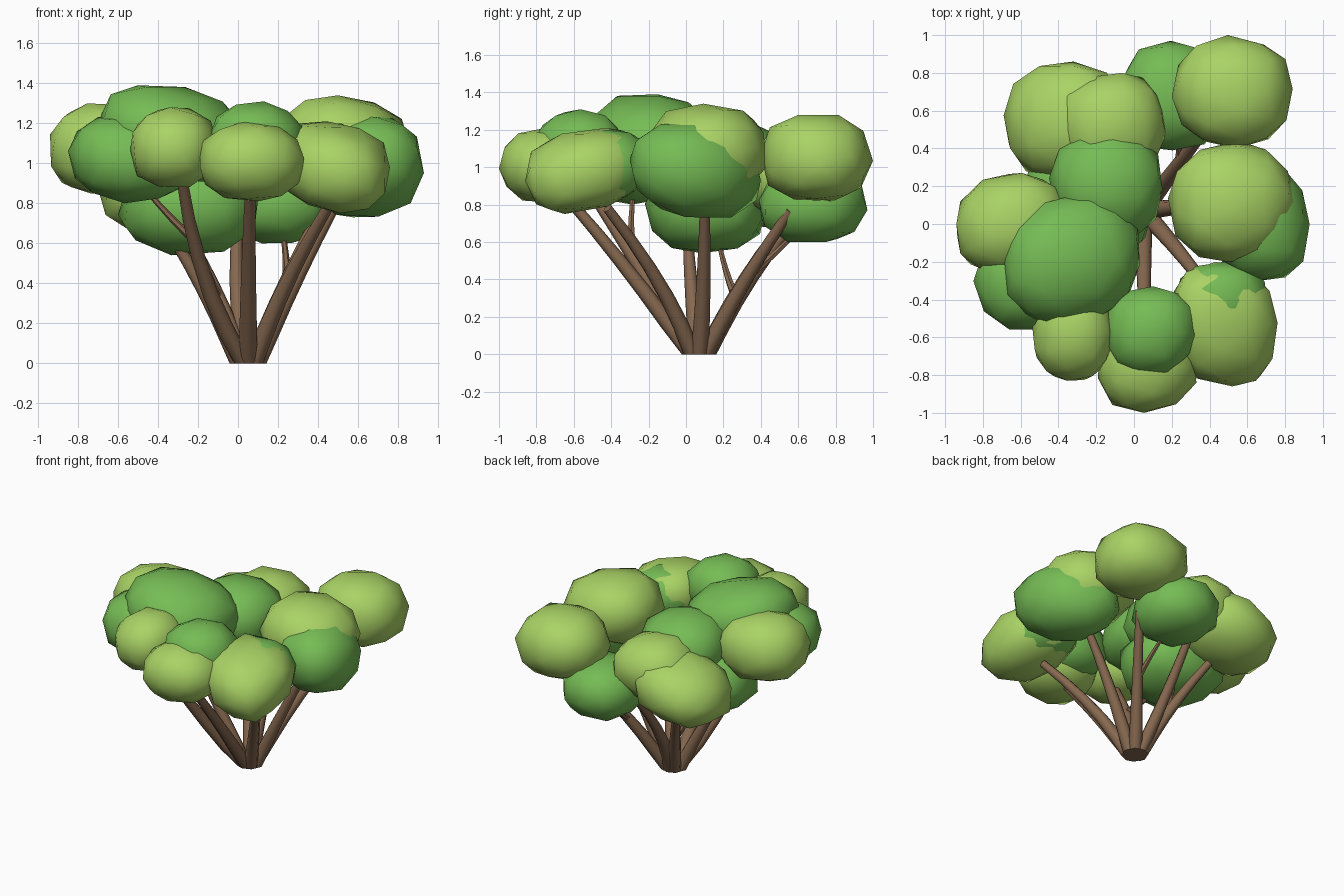
import bpy, bmesh, math, random
from mathutils import Vector, Euler

random.seed(7)
cube = bpy.data.objects.get("Cube")
if cube:
    bpy.data.objects.remove(cube, do_unlink=True)


def material(name, rgb):
    mat = bpy.data.materials.new(name)
    mat.use_nodes = True
    mat.diffuse_color = (*rgb, 1)
    mat.node_tree.nodes["Principled BSDF"].inputs["Base Color"].default_value = (*rgb, 1)
    return mat


LIGHT = material("light_leaf_green", (0.40, 0.65, 0.13))
DEEP = material("deep_leaf_green", (0.18, 0.50, 0.09))
BARK = material("brown_bark", (0.24, 0.14, 0.08))


def finish(bm, name, mat, angle):
    bmesh.ops.recalc_face_normals(bm, faces=bm.faces)
    mesh = bpy.data.meshes.new(name)
    bm.to_mesh(mesh)
    bm.free()
    mesh.materials.append(mat)
    obj = bpy.data.objects.new(name, mesh)
    bpy.context.collection.objects.link(obj)
    bpy.ops.object.select_all(action='DESELECT')
    obj.select_set(True)
    bpy.context.view_layer.objects.active = obj
    bpy.ops.object.shade_smooth_by_angle(angle=math.radians(angle))


def leaf_clump(name, mat, center, radii, lean=(0, 0, 0)):
    """Chunky low-poly ball, leaned (y by x, z by x, z by y) and fitted to its radii."""
    bm = bmesh.new()
    bmesh.ops.create_icosphere(bm, subdivisions=2, radius=1)
    turn = Euler([random.uniform(0, math.tau) for _ in range(3)]).to_matrix()
    for v in bm.verts:
        p = turn @ v.co * random.uniform(0.95, 1.04)
        x, y, z = [math.copysign(abs(c) ** 0.87, c) for c in p]
        v.co = (x, y + lean[0] * x, z + lean[1] * x + lean[2] * y)
    for axis in range(3):
        low = min(v.co[axis] for v in bm.verts)
        high = max(v.co[axis] for v in bm.verts)
        for v in bm.verts:
            unit = 2 * (v.co[axis] - low) / (high - low) - 1
            v.co[axis] = center[axis] + radii[axis] * unit
    finish(bm, name, mat, 60)


def branch(name, start, bend, end, r0, r1, steps=5, sides=8):
    """Tapered tube along a gentle bend; on the ground its foot is flat."""
    a, b, c = Vector(start), Vector(bend), Vector(end)
    bm = bmesh.new()
    rings = []
    for i in range(steps + 1):
        t = i / steps
        p = a * (1 - t) ** 2 + b * (2 * t * (1 - t)) + c * t * t
        d = ((b - a) * (1 - t) + (c - b) * t).normalized()
        if i == 0 and a.z == 0:
            d = Vector((0, 0, 1))
        u = Vector((0, 1, 0)).cross(d).normalized()
        w = d.cross(u)
        r = r0 + (r1 - r0) * t
        rings.append([bm.verts.new(p + r * (u * math.cos(k * math.tau / sides)
                                            + w * math.sin(k * math.tau / sides)))
                      for k in range(sides)])
    for low, high in zip(rings, rings[1:]):
        for k in range(sides):
            n = (k + 1) % sides
            bm.faces.new((low[k], low[n], high[n], high[k]))
    bm.faces.new(rings[0])
    bm.faces.new(rings[-1])
    finish(bm, name, BARK, 50)


# Light leaf clumps
for name, *shape in [
    ("back_left_clump", (0.52, 0.70, 1.05), (0.32, 0.30, 0.23)),
    ("left_top_clump", (0.52, 0.12, 1.09), (0.34, 0.32, 0.25), (0, -0.1, 0)),
    ("front_left_clump", (0.47, -0.53, 0.98), (0.29, 0.33, 0.23), (-0.1, -0.15, 0.2)),
    ("front_clump", (0.07, -0.73, 1.01), (0.26, 0.27, 0.20)),
    ("front_right_clump", (-0.32, -0.57, 1.08), (0.22, 0.26, 0.20)),
    ("right_clump", (-0.64, 0.00, 1.07), (0.30, 0.27, 0.23), (0.1, 0, 0)),
    ("back_right_clump", (-0.35, 0.55, 0.89), (0.34, 0.31, 0.23), (0, 0.25, 0)),
    ("back_inner_clump", (-0.12, 0.52, 0.98), (0.29, 0.28, 0.22)),
]:
    leaf_clump(name, LIGHT, *shape)

# Deep green leaf clumps
for name, *shape in [
    ("left_side_clump", (0.63, 0.05, 0.99), (0.30, 0.35, 0.26), (-0.25, 0.05, -0.1)),
    ("front_left_inner_clump", (0.46, -0.42, 1.01), (0.25, 0.22, 0.19), (0, -0.1, 0.1)),
    ("front_top_clump", (0.09, -0.57, 1.10), (0.24, 0.24, 0.21)),
    ("crown_clump", (-0.33, -0.19, 1.15), (0.36, 0.36, 0.24), (0.12, -0.2, 0)),
    ("right_front_clump", (-0.54, -0.30, 1.02), (0.31, 0.26, 0.22), (0, -0.1, 0)),
    ("middle_clump", (-0.15, 0.22, 1.04), (0.30, 0.29, 0.23)),
    ("low_middle_clump", (-0.25, 0.10, 0.78), (0.35, 0.32, 0.24)),
    ("back_clump", (0.20, 0.68, 0.80), (0.28, 0.29, 0.20)),
]:
    leaf_clump(name, DEEP, *shape)

# Main branches fan out from a shared foot
FOOT = Vector((0.05, 0.07, 0))
for name, bend, end in [
    ("front_branch", (0.05, -0.28, 0.43), (0.06, -0.63, 0.83)),
    ("front_right_branch", (-0.21, -0.20, 0.40), (-0.28, -0.54, 0.92)),
    ("front_left_branch", (0.21, -0.10, 0.38), (0.45, -0.42, 0.78)),
    ("left_branch", (0.26, 0.10, 0.38), (0.48, 0.10, 0.78)),
    ("back_left_branch", (0.20, 0.27, 0.35), (0.42, 0.56, 0.77)),
    ("back_branch", (-0.03, 0.28, 0.35), (0.00, 0.57, 0.70)),
    ("back_right_branch", (-0.09, 0.26, 0.35), (-0.26, 0.48, 0.65)),
    ("right_branch", (-0.12, 0.03, 0.30), (-0.32, 0.01, 0.62)),
]:
    out = Vector((end[0] - FOOT.x, end[1] - FOOT.y, 0)).normalized()
    branch(name, FOOT + out * 0.045, bend, end, 0.048, 0.027)

# Thin twigs
for name, start, bend, end in [
    ("right_twig", (-0.20, -0.29, 0.60), (-0.32, -0.30, 0.70), (-0.47, -0.28, 0.88)),
    ("back_twig", (0.24, 0.34, 0.42), (0.25, 0.44, 0.50), (0.22, 0.62, 0.68)),
    ("inner_twig", (-0.10, 0.25, 0.34), (-0.16, 0.21, 0.44), (-0.20, 0.17, 0.62)),
]:
    branch(name, start, bend, end, 0.022, 0.012, 4, 6)
